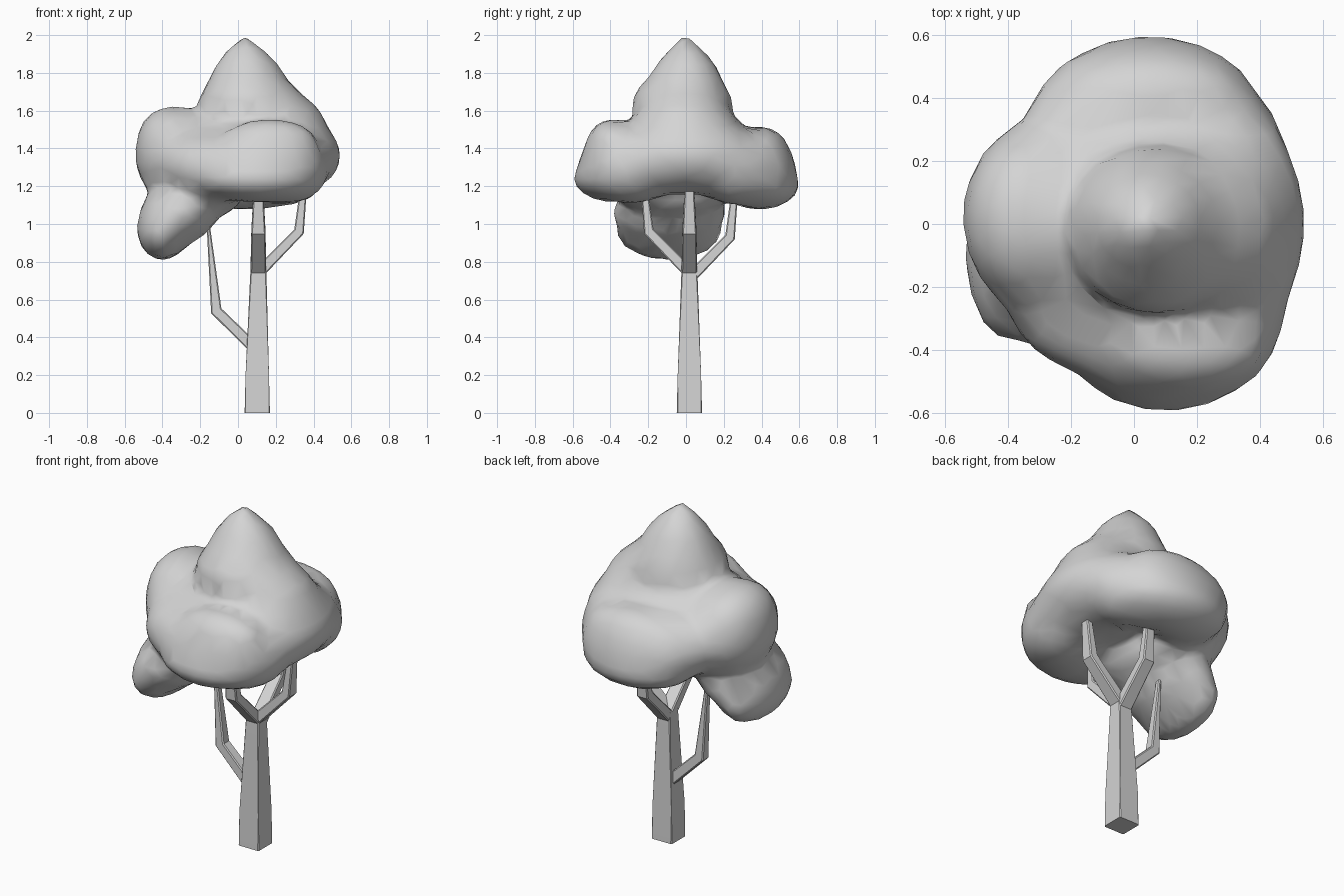
import bpy, bmesh, math
from mathutils import Vector

cube = bpy.data.objects.get("Cube")
if cube:
    bpy.data.objects.remove(cube)

grey = bpy.data.materials.new("light grey")
grey.use_nodes = True
colour = (0.66, 0.66, 0.66, 1)
grey.diffuse_color = colour
grey.node_tree.nodes["Principled BSDF"].inputs["Base Color"].default_value = colour


def add_object(name, bm, angle):
    mesh = bpy.data.meshes.new(name)
    bmesh.ops.recalc_face_normals(bm, faces=bm.faces)
    bm.to_mesh(mesh)
    bm.free()
    obj = bpy.data.objects.new(name, mesh)
    bpy.context.collection.objects.link(obj)
    mesh.materials.append(grey)
    bpy.ops.object.select_all(action="DESELECT")
    obj.select_set(True)
    bpy.context.view_layer.objects.active = obj
    bpy.ops.object.shade_smooth_by_angle(angle=math.radians(angle))
    return obj


def limb(name, path, side):
    """Square tapered limb with chamfered corners: path of (point, width, depth)."""
    bm = bmesh.new()
    side = Vector(side)
    points = [Vector(p) for p, w, d in path]
    rings = []
    for i, (p, w, d) in enumerate(path):
        ahead = points[min(i + 1, len(points) - 1)] - points[i]
        behind = points[i] - points[max(i - 1, 0)]
        across = (ahead.normalized() + behind.normalized()).cross(side).normalized()
        rings.append([bm.verts.new(points[i] + across * w / 2 * a + side * d / 2 * b)
                      for a, b in ((1, 1), (1, -1), (-1, -1), (-1, 1))])
    corners = []
    for low, high in zip(rings, rings[1:]):
        for k in range(4):
            n = (k + 1) % 4
            bm.faces.new((low[k], low[n], high[n], high[k]))
            corners.append(bm.edges.get((low[k], high[k])))
    bm.faces.new(rings[0])
    bm.faces.new(rings[-1])
    bmesh.ops.bevel(bm, geom=corners, offset=0.006, segments=1, affect="EDGES")
    add_object(name, bm, 30)


# Trunk and branches
TX, TY = 0.102, 0.018
limb("trunk", [((TX, TY, 0), 0.134, 0.134), ((TX, TY, 0.2), 0.124, 0.124),
               ((TX + 0.006, TY, 0.76), 0.084, 0.084)], (0, 1, 0))
for name, dx, dy, drop in (("left_branch", 1, 0, 0), ("front_branch", 0, -1, 0),
                           ("back_branch", 0, 1, 0.03)):
    out = Vector((dx, dy, 0))
    base = Vector((TX + 0.006, TY, -drop))
    limb(name, [(base + out * r + Vector((0, 0, z)), w, d) for r, z, w, d in
                ((0.0, 0.74, 0.06, 0.084), (0.215, 0.96, 0.055, 0.075), (0.24, 1.2, 0.035, 0.05))],
         (abs(dy), abs(dx), 0))
limb("low_branch", [((0.08, TY, 0.35), 0.06, 0.07), ((-0.115, TY, 0.54), 0.06, 0.06),
                    ((-0.16, TY, 1.02), 0.015, 0.03)], (0, 1, 0))

# Foliage lobes: centre, radii
lobes = [(Vector(c), Vector(r)) for c, r in (
    ((0.17, -0.39, 1.44), (0.24, 0.13, 0.12)),    # front, upper
    ((0.12, -0.40, 1.33), (0.29, 0.16, 0.15)),    # front, middle
    ((0.10, -0.38, 1.24), (0.30, 0.22, 0.13)),    # front, lower
    ((0.07, 0.40, 1.39), (0.27, 0.14, 0.13)),     # back, upper
    ((0.06, 0.42, 1.29), (0.30, 0.16, 0.15)),     # back, middle
    ((0.05, 0.39, 1.20), (0.31, 0.21, 0.13)),     # back, lower
    ((0.27, 0.00, 1.36), (0.28, 0.38, 0.21)),     # left
    ((0.28, -0.27, 1.29), (0.20, 0.22, 0.18)),    # front left fill
    ((0.27, 0.25, 1.28), (0.20, 0.20, 0.18)),     # back left fill
    ((-0.30, 0.02, 1.35), (0.25, 0.31, 0.25)),    # right
    ((-0.36, 0.02, 1.47), (0.16, 0.22, 0.15)),    # right, upper
    ((-0.14, -0.24, 1.31), (0.26, 0.23, 0.19)),   # front right fill
    ((-0.12, 0.29, 1.31), (0.23, 0.23, 0.19)),    # back right fill
    ((-0.40, -0.09, 0.96), (0.14, 0.28, 0.16)),   # hanging lobe
    ((-0.31, -0.09, 1.06), (0.20, 0.30, 0.17)),   # hanging lobe, upper
    ((-0.16, -0.06, 1.16), (0.19, 0.28, 0.13)),   # bridge to the hanging lobe
    ((0.05, 0.00, 1.42), (0.40, 0.34, 0.23)),     # core
    ((0.24, -0.01, 1.52), (0.22, 0.25, 0.18)),    # shoulder
    ((0.06, -0.02, 1.64), (0.27, 0.27, 0.18)),    # crown
    ((0.05, 0.00, 1.77), (0.19, 0.18, 0.15)),     # upper crown
    ((0.04, 0.00, 1.85), (0.11, 0.10, 0.10)),     # top
    ((0.035, 0.00, 1.88), (0.05, 0.05, 0.12)),    # tip
)]
BLEND = 0.03


def distance(point):
    """Smoothly blended distance to all lobes."""
    total = 0
    for centre, radii in lobes:
        q = Vector(a / b for a, b in zip(point - centre, radii))
        slope = Vector(a / b for a, b in zip(q, radii)).length + 1e-6
        total += math.exp(-max(q.length * (q.length - 1) / slope, -0.3) / BLEND)
    return -BLEND * math.log(total + 1e-30)


# Draw a sphere in onto the blended lobes
bm = bmesh.new()
heart = Vector((-0.05, -0.02, 1.28))
bmesh.ops.create_icosphere(bm, subdivisions=5, radius=1)
for v in bm.verts:
    direction = v.co.normalized()
    reach = 0.9
    for step in range(28):
        reach -= 0.8 * (distance(heart + direction * reach) + 0.012)
    v.co = heart + direction * reach
foliage = add_object("foliage", bm, 75)
thin = foliage.modifiers.new("thin", "DECIMATE")
thin.ratio = 0.3
